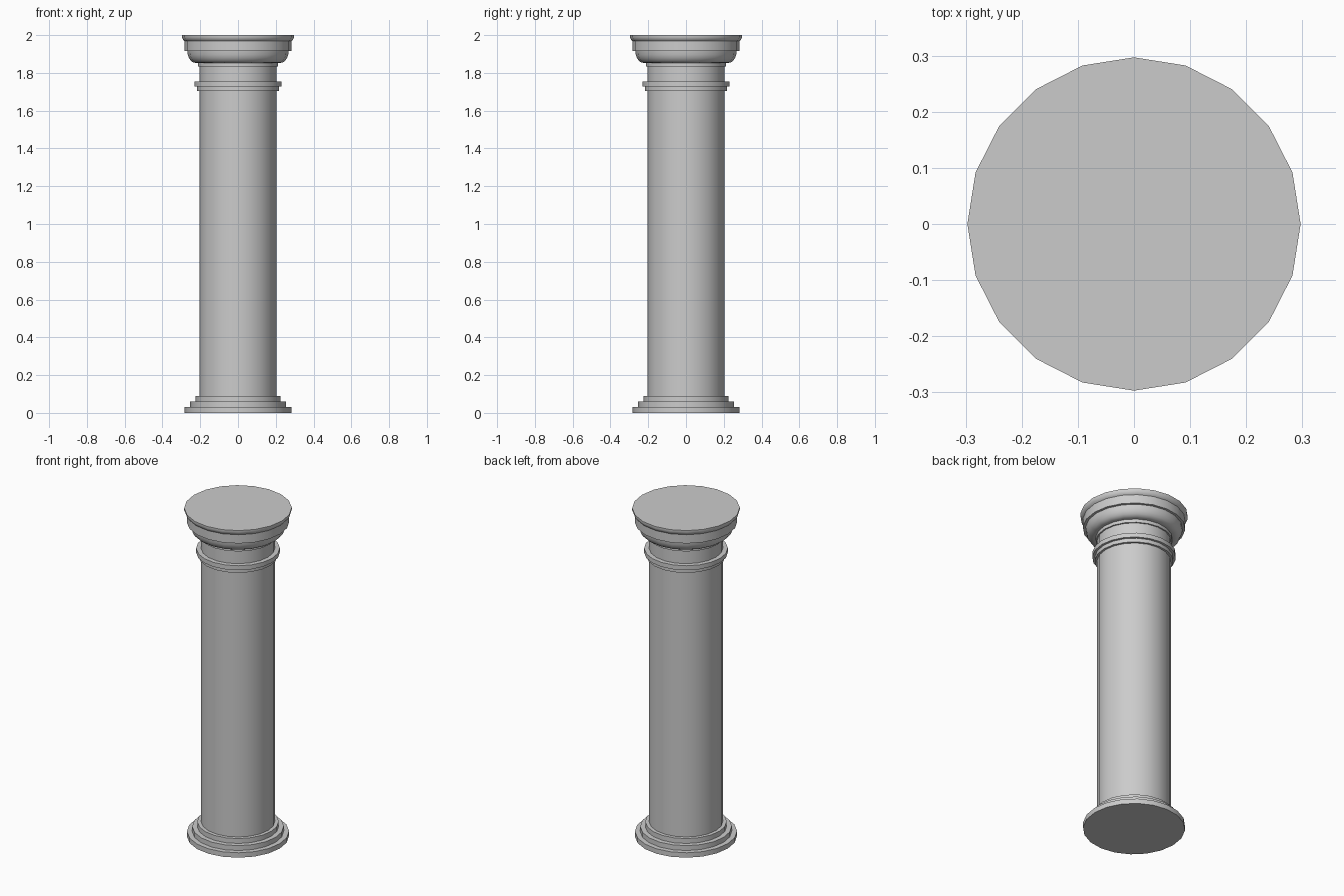
import bpy, bmesh
from math import sin, cos, pi, radians

if "Cube" in bpy.data.objects:
    bpy.data.objects.remove(bpy.data.objects["Cube"])

SIDES = 20


def lathe(name, profile):
    """Revolve a bottom-to-top (radius, z) profile into a capped solid."""
    bm = bmesh.new()
    rings = [[bm.verts.new((r * cos(2 * pi * i / SIDES), r * sin(2 * pi * i / SIDES), z))
              for i in range(SIDES)] for r, z in profile]
    for low, high in zip(rings, rings[1:]):
        for i in range(SIDES):
            j = (i + 1) % SIDES
            bm.faces.new((low[i], low[j], high[j], high[i]))
    bm.faces.new(rings[0][::-1])
    bm.faces.new(rings[-1])
    mesh = bpy.data.meshes.new(name)
    bm.to_mesh(mesh)
    bm.free()
    obj = bpy.data.objects.new(name, mesh)
    bpy.context.collection.objects.link(obj)
    bpy.ops.object.select_all(action='DESELECT')
    obj.select_set(True)
    bpy.context.view_layer.objects.active = obj
    bpy.ops.object.shade_smooth_by_angle(angle=radians(35))
    return obj


# Stepped base
lathe("base", [(0.282, 0), (0.282, 0.03), (0.253, 0.03), (0.253, 0.06),
               (0.225, 0.06), (0.225, 0.09), (0.204, 0.09)])

# Plain shaft
lathe("shaft", [(0.204, 0.09), (0.204, 1.705)])

# Two-step collar ring and the neck above it
lathe("collar", [(0.204, 1.705), (0.217, 1.705), (0.217, 1.728), (0.231, 1.728),
                 (0.231, 1.755), (0.204, 1.755)])
lathe("neck", [(0.204, 1.755), (0.204, 1.833), (0.212, 1.833), (0.212, 1.853)])

# Rounded bowl of the capital
bowl = [(0.225 + 0.043 * sin(t * pi / 10), 1.915 - 0.062 * cos(t * pi / 10)) for t in range(6)]
lathe("capital_bowl", [(0.212, 1.853)] + bowl)

# Top slab with a flared lip
lathe("capital_top", [(0.268, 1.915), (0.283, 1.915), (0.283, 1.968), (0.288, 1.972),
                      (0.293, 1.979), (0.297, 1.988), (0.297, 2.0)])
